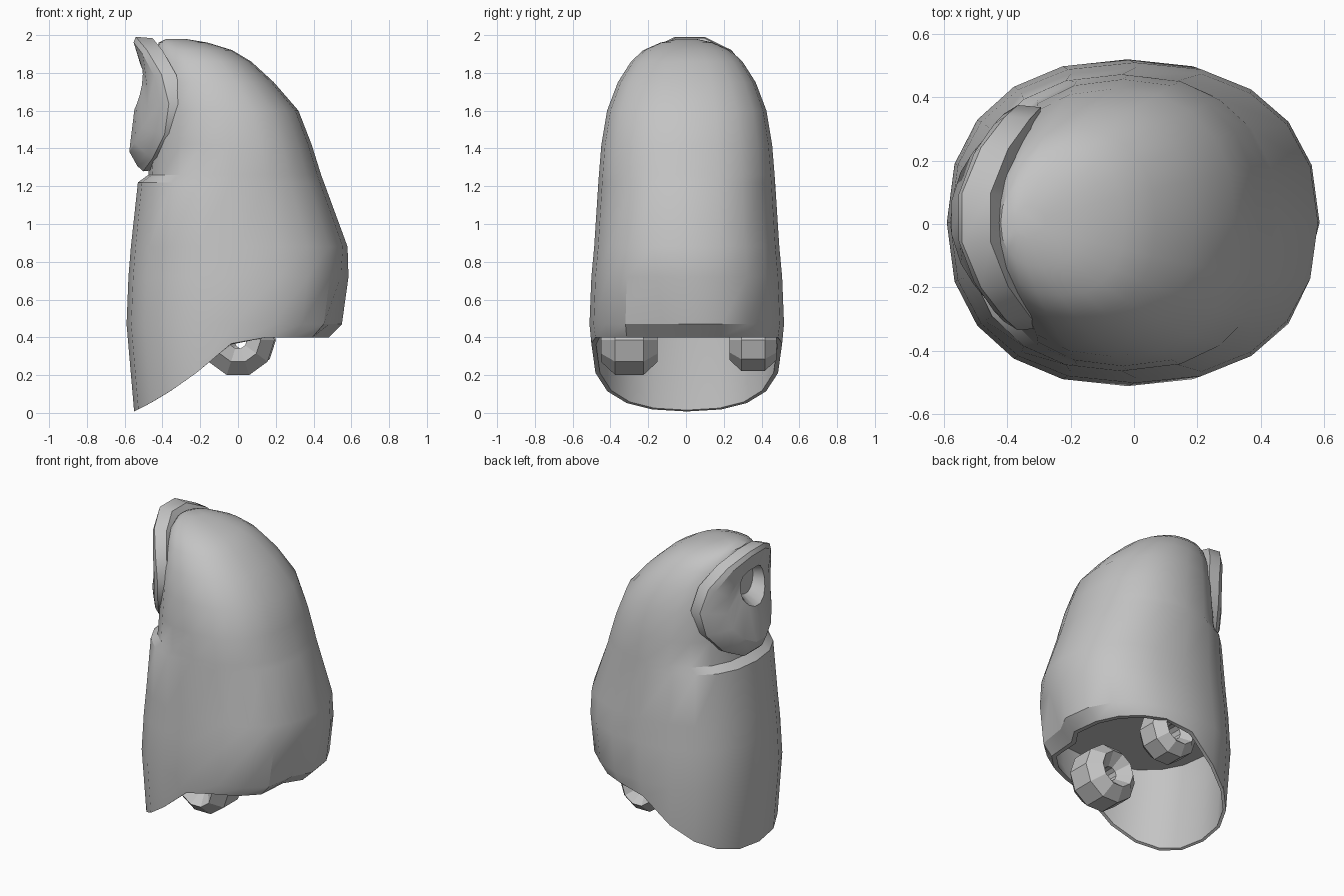
import bpy, bmesh, math
from math import sin, cos, pi, radians

if "Cube" in bpy.data.objects:
    bpy.data.objects.remove(bpy.data.objects["Cube"])

grey = bpy.data.materials.new("plain grey")
grey.use_nodes = True
grey.diffuse_color = (0.55, 0.55, 0.55, 1)
grey.node_tree.nodes["Principled BSDF"].inputs["Base Color"].default_value = (0.55, 0.55, 0.55, 1)


def loft(name, rings, capped=True, loop=False, angle=30):
    """Skin a list of equal point rings into one mesh."""
    bm = bmesh.new()
    rows = [[bm.verts.new(p) for p in ring] for ring in rings]
    pairs = list(zip(rows, rows[1:]))
    if loop:
        pairs.append((rows[-1], rows[0]))
    for a, b in pairs:
        n = len(a)
        for i in range(n):
            j = (i + 1) % n
            bm.faces.new((a[i], a[j], b[j], b[i]))
    if capped:
        bm.faces.new(rows[0][::-1])
        bm.faces.new(rows[-1])
    bmesh.ops.recalc_face_normals(bm, faces=bm.faces)
    mesh = bpy.data.meshes.new(name)
    bm.to_mesh(mesh)
    bm.free()
    obj = bpy.data.objects.new(name, mesh)
    bpy.context.collection.objects.link(obj)
    mesh.materials.append(grey)
    bpy.ops.object.select_all(action='DESELECT')
    obj.select_set(True)
    bpy.context.view_layer.objects.active = obj
    bpy.ops.object.shade_smooth_by_angle(angle=radians(angle))


SIDES = 20


def section(x0, x1, half, height):
    """Squared oval between x0 and x1, with a fold pressed in low on one side."""
    points = []
    for i in range(SIDES):
        t = 2 * pi * i / SIDES
        c, s = cos(t), sin(t)
        x = (x0 + x1) / 2 + (x1 - x0) / 2 * math.copysign(abs(c) ** 0.87, c)
        y = half * math.copysign(abs(s) ** 0.87, s)
        z = height(x) if callable(height) else height
        if i == SIDES - 1:
            fold = max(0, 0.88 - z)
            x -= 0.1 * fold
            y += 0.15 * fold
        points.append((x, y + 0.004, z))
    return points


def hem(x):
    """Height of the lower edge: level on one side, sweeping down on the other."""
    return 0.4 if x >= 0 else max(0, 0.4 + 0.95 * x + 0.43 * x * x)


# Body: recessed ceiling and lining first, then the outside up to the crown
levels = [
    (-0.59, 0.55, 0.515, 0.47), (-0.58, 0.585, 0.505, 0.72),
    (-0.567, 0.58, 0.49, 0.88), (-0.53, 0.455, 0.468, 1.22),
    (-0.475, 0.44, 0.465, 1.26), (-0.46, 0.39, 0.452, 1.42),
    (-0.45, 0.32, 0.422, 1.6), (-0.445, 0.19, 0.365, 1.75),
    (-0.44, 0.07, 0.295, 1.86), (-0.435, -0.03, 0.23, 1.92),
    (-0.42, -0.16, 0.14, 1.96), (-0.38, -0.28, 0.05, 1.98)]
lining = [section(-0.565, 0.54, 0.485, 0.62), section(-0.57, 0.52, 0.49, 0.48)]
edges = [section(-0.535, 0.45, 0.48, hem), section(-0.55, 0.48, 0.505, hem)]
loft("body_shell", lining + edges + [section(*level) for level in levels])


# Collar: dished oval ring wrapped round the upper side
def collar_ring(radius, x, lift, tilt):
    points = []
    for i in range(14):
        t = 2 * pi * i / 14
        y = 0.355 * radius * cos(t)
        z = 1.635 + lift + 0.365 * radius * sin(t)
        points.append((x + 1.3 * y * y + tilt * sin(t), y + 0.02, z))
    return points


profile = [(0.8, -0.41, 0, 0), (0.98, -0.45, 0, -0.01), (1.0, -0.53, 0, -0.02),
           (0.92, -0.55, 0, -0.01), (0.65, -0.55, -0.02, 0.03),
           (0.36, -0.53, 0.1, 0.02), (0.26, -0.46, 0.12, 0)]
loft("side_collar", [collar_ring(*p) for p in profile])

# Two chunky hanging loops under the body, one larger
for side, x0, y0, half, major, tube in (("right", 0.03, 0.355, 0.125, 0.11, 0.07),
                                        ("left", 0.0, -0.3, 0.15, 0.12, 0.085)):
    rings = []
    for i in range(10):
        a = 2 * pi * i / 10
        ring = []
        for k in range(6):
            b = 2 * pi * (k + 0.5) / 6
            r = major + tube * cos(b)
            ring.append((x0 + r * cos(a), y0 + half * sin(b), 0.385 + r * sin(a)))
        rings.append(ring)
    loft("hanging_loop_" + side, rings, capped=False, loop=True, angle=20)
